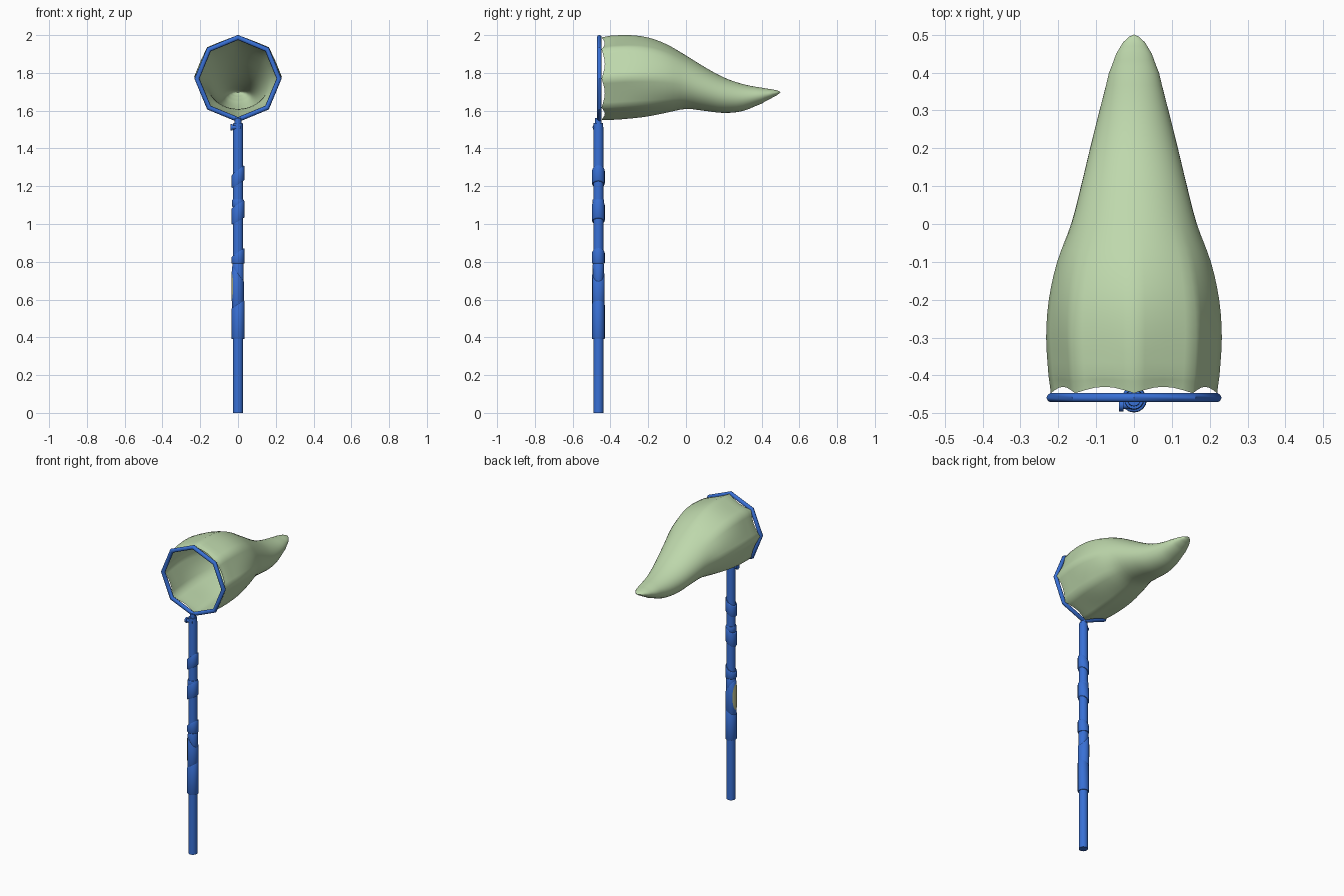
import bpy, bmesh, math
from math import sin, cos, pi

if "Cube" in bpy.data.objects:
    bpy.data.objects.remove(bpy.data.objects["Cube"])

PY = -0.464   # pole axis y
RZ = 1.77     # hoop centre height


def material(name, rgb):
    m = bpy.data.materials.new(name)
    m.diffuse_color = (*rgb, 1)
    m.use_nodes = True
    m.node_tree.nodes["Principled BSDF"].inputs["Base Color"].default_value = m.diffuse_color
    return m


BLUE = material("blue", (0.040, 0.162, 0.665))
GREEN = material("pale_green", (0.515, 0.686, 0.413))
TAN = material("tan_green", (0.50, 0.52, 0.27))


def loft(name, rings, mat, closed=False, caps=(False, False), angle=40):
    """Skin a list of equal-length point rings."""
    bm = bmesh.new()
    vs = [[bm.verts.new(p) for p in ring] for ring in rings]
    n = len(vs[0])
    pairs = list(zip(vs, vs[1:])) + ([(vs[-1], vs[0])] if closed else [])
    for a, b in pairs:
        for j in range(n):
            k = (j + 1) % n
            bm.faces.new((a[j], a[k], b[k], b[j]))
    for use, ring in zip(caps, (vs[0], vs[-1])):
        if use:
            bm.faces.new(ring)
    bmesh.ops.recalc_face_normals(bm, faces=bm.faces)
    return finish(name, bm, mat, angle)


def finish(name, bm, mat, angle=40):
    me = bpy.data.meshes.new(name)
    bm.to_mesh(me)
    bm.free()
    ob = bpy.data.objects.new(name, me)
    bpy.context.collection.objects.link(ob)
    me.materials.append(mat)
    bpy.ops.object.select_all(action='DESELECT')
    ob.select_set(True)
    bpy.context.view_layer.objects.active = ob
    bpy.ops.object.shade_smooth_by_angle(angle=math.radians(angle))
    return ob


def sleeve(name, levels, n=16):
    """Tube around the pole; each level is (radius, z, tilt towards +x)."""
    rings = [[(r * cos(2 * pi * j / n), PY + r * sin(2 * pi * j / n),
               z + t * cos(2 * pi * j / n)) for j in range(n)]
             for r, z, t in levels]
    return loft(name, rings, BLUE, caps=(True, True))


# Pole with a narrow neck under the hoop
sleeve("pole", [(0.027, 0, 0), (0.027, 1.49, 0), (0.025, 1.535, 0)])
sleeve("neck", [(0.019, 1.50, 0), (0.017, 1.56, 0)])

# Grip and the slanted wrappings
for name, r, z0, t0, z1, t1 in (
        ("grip", 0.034, 0.39, 0, 0.575, 0.02),
        ("lower_wrap", 0.0325, 0.56, 0.015, 0.735, -0.04),
        ("lower_band", 0.030, 0.70, -0.03, 0.79, 0),
        ("middle_wrap", 0.034, 0.79, 0, 0.85, 0.022),
        ("upper_wrap", 0.034, 1.015, 0.018, 1.105, 0.02),
        ("upper_band", 0.031, 1.09, 0, 1.13, 0),
        ("top_wrap", 0.034, 1.21, 0.02, 1.285, 0.025)):
    sleeve(name, [(r - 0.002, z0, t0), (r, z0 + 0.004, t0),
                  (r, z1 - 0.004, t1), (r - 0.002, z1, t1)])

# Oval patch curved around the left side of the wrapping
bm = bmesh.new()
disc = []
for s in (0, 0.35, 0.7, 1):
    disc.append([bm.verts.new((-0.0345 * cos(0.75 * s * cos(a)),
                               PY + 0.0345 * sin(0.75 * s * cos(a)),
                               0.67 + 0.085 * s * sin(a)))
                 for a in (2 * pi * j / 16 for j in range(16))])
for a, b in zip(disc, disc[1:]):
    for j in range(16):
        bm.faces.new((a[j], a[j - 1], b[j - 1], b[j]))
bmesh.ops.remove_doubles(bm, verts=bm.verts, dist=1e-5)
bmesh.ops.recalc_face_normals(bm, faces=bm.faces)
finish("grip_patch", bm, TAN)

# Small peg below the hoop
for name, r, x0, x1 in (("peg", 0.011, -0.03, 0.012), ("peg_head", 0.017, -0.04, -0.028)):
    loft(name, [[(x, PY - 0.014 + r * cos(a), 1.512 + r * sin(a))
                 for a in (2 * pi * j / 10 for j in range(10))] for x in (x0, x1)],
         BLUE, caps=(True, True))

# Eight-sided hoop with mitred corners
hoop = []
for k in range(8):
    a = k * pi / 4
    ring = []
    for j in range(10):
        b = 2 * pi * j / 10
        rad = 0.2175 + 0.0135 * cos(b)
        ring.append((rad * cos(a), -0.459 + 0.0125 * sin(b), RZ + rad * sin(a)))
    hoop.append(ring)
loft("hoop", hoop, BLUE, closed=True, angle=38)

# Net bag profile: y, top z, bottom z, half width
PROFILE = [
    (-0.447, 1.988, 1.552, 0.220), (-0.40, 1.997, 1.551, 0.226),
    (-0.30, 2.000, 1.558, 0.232), (-0.20, 1.987, 1.570, 0.225),
    (-0.10, 1.950, 1.590, 0.203), (0.00, 1.892, 1.609, 0.166),
    (0.10, 1.830, 1.599, 0.140), (0.20, 1.776, 1.588, 0.116),
    (0.30, 1.741, 1.598, 0.091), (0.40, 1.722, 1.637, 0.066),
    (0.45, 1.714, 1.664, 0.047), (0.48, 1.708, 1.681, 0.029),
    (0.495, 1.702, 1.691, 0.013), (0.50, 1.697, 1.696, 0.001)]


def spline(p0, p1, p2, p3, t):
    return 0.5 * (2 * p1 + (p2 - p0) * t + (2 * p0 - 5 * p1 + 4 * p2 - p3) * t * t
                  + (3 * p1 - p0 - 3 * p2 + p3) * t ** 3)


stations = []
last = len(PROFILE) - 1
for i in range(last):
    q = [PROFILE[max(0, min(last, i + d))] for d in (-1, 0, 1, 2)]
    for s in range(3):
        t = s / 3
        vals = [spline(*(p[c] for p in q), t) for c in (1, 2, 3)]
        stations.append([q[1][0] + (q[2][0] - q[1][0]) * t] + vals)
stations.append(list(PROFILE[-1]))

N = 48
bag = []
for i, (y, top, bot, w) in enumerate(stations):
    mid, h = (top + bot) / 2, (top - bot) / 2
    facet = max(0, min(1, (0.02 - y) / 0.35))   # eight-sided mouth, round tail
    ring = []
    for j in range(N):
        a = 2 * pi * j / N
        off = (a % (pi / 4)) - pi / 8
        octo = cos(pi / 8) / cos(off)
        k = 1 + (octo - 1) * facet
        # scalloped lip between the hoop corners
        dip = 0.017 * cos(off * 4) * max(0, 1 - i / 3)
        ring.append((w * k * cos(a), y + dip, mid + h * k * sin(a)))
    bag.append(ring)
loft("net_bag", bag, GREEN, caps=(False, True), angle=60)
